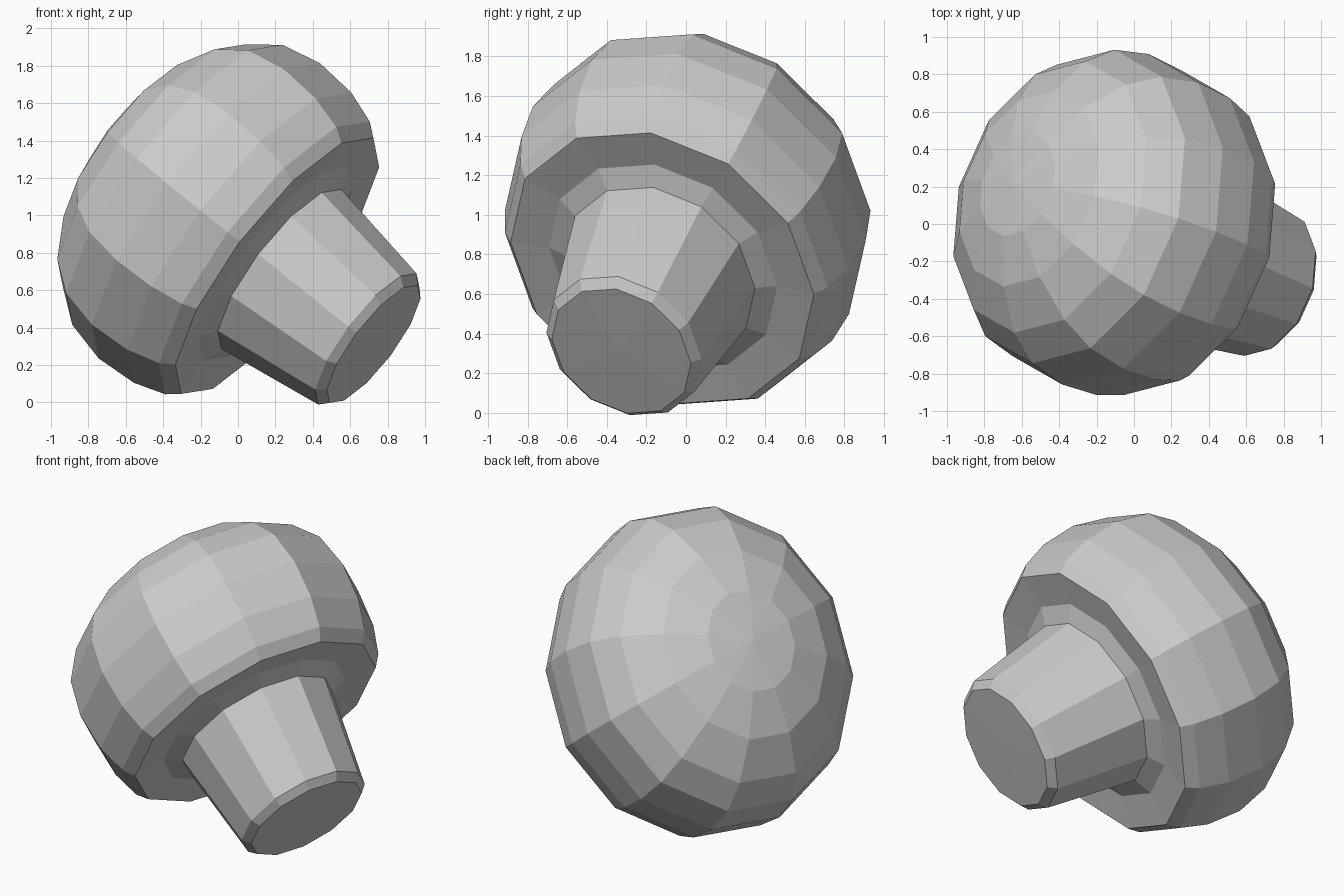
import bpy, bmesh, math
from mathutils import Vector

if "Cube" in bpy.data.objects:
    bpy.data.objects.remove(bpy.data.objects["Cube"])

# Tilted mushroom axis, anchored at the centre of the cap's lower rim
N = Vector((-0.742, 0.297, 0.602)).normalized()
ORIGIN = Vector((0.21, -0.12, 0.73))
# Cross-section axes: slightly oval, narrower along V
U = Vector((0.604, -0.068, 0.805))
V = Vector((0.236, 0.901, -0.153))
SIDES = 12


def lathe(name, profile):
    """Sweep (height, radius) points around the tilted axis; radius 0 makes a pole."""
    bm = bmesh.new()
    rings = []
    for t, r in profile:
        c = ORIGIN + N * t
        if r == 0:
            rings.append([bm.verts.new(c)] * SIDES)
        else:
            angles = [math.tau * i / SIDES for i in range(SIDES)]
            rings.append([bm.verts.new(c + (U * math.cos(a) + V * math.sin(a)) * r)
                          for a in angles])
    for lo, hi in zip(rings, rings[1:]):
        for i in range(SIDES):
            j = (i + 1) % SIDES
            corners = dict.fromkeys((lo[i], lo[j], hi[j], hi[i]))
            bm.faces.new(list(corners))
    bmesh.ops.recalc_face_normals(bm, faces=bm.faces)
    mesh = bpy.data.meshes.new(name)
    bm.to_mesh(mesh)
    bm.free()
    obj = bpy.data.objects.new(name, mesh)
    bpy.context.collection.objects.link(obj)
    return obj


# Domed cap with shallow underside
lathe("mushroom_cap", [(-0.03, 0.53), (0.015, 0.64), (0.0, 0.85), (0.07, 0.905),
                       (0.25, 0.963), (0.49, 0.98), (0.72, 0.93), (0.89, 0.805),
                       (1.04, 0.58), (1.125, 0.31), (1.15, 0)])

# Tapered stem with chamfered foot
lathe("mushroom_stem", [(-0.70, 0), (-0.695, 0.39), (-0.65, 0.435), (-0.03, 0.53)])
